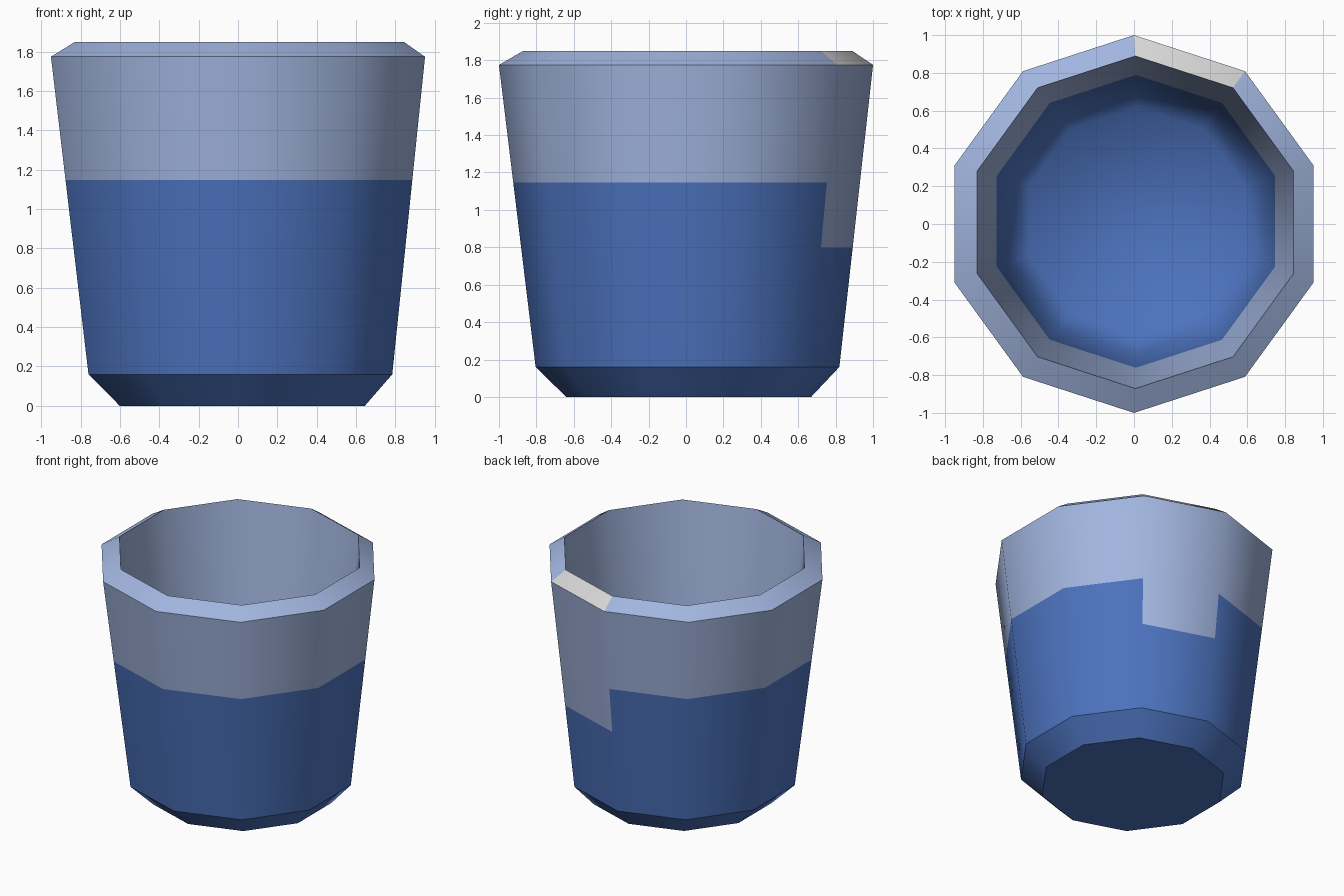
import bpy, bmesh, math

if "Cube" in bpy.data.objects:
    bpy.data.objects.remove(bpy.data.objects["Cube"])

SIDES = 10


def material(name, rgb):
    m = bpy.data.materials.new(name)
    m.diffuse_color = (*rgb, 1)
    m.use_nodes = True
    m.node_tree.nodes["Principled BSDF"].inputs["Base Color"].default_value = m.diffuse_color
    return m


mats = [material("deep_blue", (0.072, 0.170, 0.515)),
        material("pale_blue", (0.36, 0.465, 0.74)),
        material("off_white", (0.68, 0.68, 0.68))]


def between(a, b, z):
    # point of the profile at height z on the line a-b
    t = (z - a[1]) / (b[1] - a[1])
    return tuple(p + (q - p) * t for p, q in zip(a, b))


# Profile points: radius, height, x shift, y shift (the cup leans very slightly)
base = (0.655, 0.0, 0.022, 0.014)
foot = (0.812, 0.16, 0.012, 0.008)
shoulder = (1.0, 1.775, 0.0, 0.0)
lip = (0.88, 1.85, 0.007, 0.009)
inner_line = (0.775, 0.96, 0.010, 0.014)
inner_low = (0.705, 0.36, 0.014, 0.016)
floor = (0.60, 0.23, 0.014, 0.016)
profile = [base, foot, between(foot, shoulder, 0.80), between(foot, shoulder, 1.147),
           shoulder, lip, inner_line, inner_low, floor]
band_colour = [0, 0, 0, 1, 1, 1, 0, 0]   # colour of each band between rings
sharp_rings = (0, 1, 4, 5)

bm = bmesh.new()
rings = []
for r, z, ox, oy in profile:
    rings.append([bm.verts.new((ox + r * math.sin(2 * math.pi * i / SIDES),
                                oy + r * math.cos(2 * math.pi * i / SIDES), z))
                  for i in range(SIDES)])

# Walls; side 0 is the back right side with the pale notch and white lip patch
for k, colour in enumerate(band_colour):
    for i in range(SIDES):
        j = (i + 1) % SIDES
        f = bm.faces.new((rings[k][j], rings[k][i], rings[k + 1][i], rings[k + 1][j]))
        f.material_index = colour
        if i == 0 and k == 2:
            f.material_index = 1
        if i == 0 and k == 4:
            f.material_index = 2

# Underside and inner floor
bm.faces.new(rings[0])
bm.faces.new(list(reversed(rings[-1])))
bmesh.ops.recalc_face_normals(bm, faces=bm.faces[:])

# Smooth round the cup, crisp along the rim and foot
for f in bm.faces:
    f.smooth = True
for k in sharp_rings:
    for i in range(SIDES):
        bm.edges.get((rings[k][i], rings[k][(i + 1) % SIDES])).smooth = False

mesh = bpy.data.meshes.new("cup")
bm.to_mesh(mesh)
bm.free()
for m in mats:
    mesh.materials.append(m)
cup = bpy.data.objects.new("cup", mesh)
bpy.context.collection.objects.link(cup)
